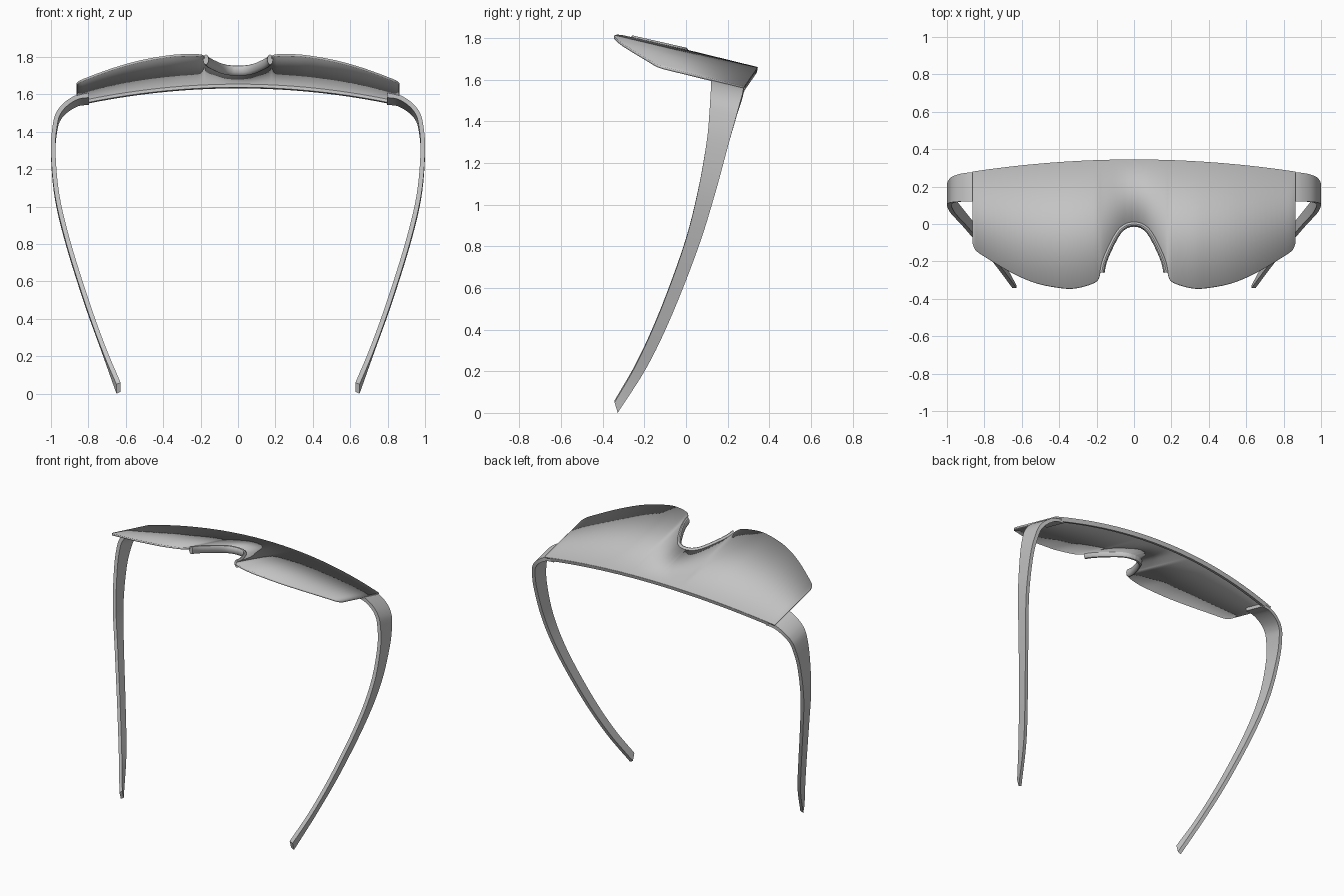
import bpy
import math
from mathutils import Vector

cube = bpy.data.objects.get("Cube")
if cube:
    bpy.data.objects.remove(cube, do_unlink=True)

grey = bpy.data.materials.new("plain grey")
grey.use_nodes = True
COLOUR = (0.55, 0.55, 0.55, 1)
grey.diffuse_color = COLOUR
grey.node_tree.nodes["Principled BSDF"].inputs["Base Color"].default_value = COLOUR

SLOPE = 0.245       # tilt of the shield along y
HALF = 0.863        # half width of the shield


def shield_z(x, y):
    return 1.745 - 0.147 * x * x - SLOPE * y


def back_y(x):
    return 0.345 - 0.065 * (x / HALF) ** 2


def spline(points, steps):
    """Smooth curve through points of any dimension."""
    pts = [Vector(p) for p in points]
    pts = [2 * pts[0] - pts[1]] + pts + [2 * pts[-1] - pts[-2]]
    out = []
    for a, b, c, d in zip(pts, pts[1:], pts[2:], pts[3:]):
        for i in range(steps):
            t = i / steps
            out.append(0.5 * (2 * b + (c - a) * t + (2 * a - 5 * b + 4 * c - d) * t ** 2
                              + (3 * b - a - 3 * c + d) * t ** 3))
    return out + [pts[-2]]


def make(name, verts, faces, angle=35):
    mesh = bpy.data.meshes.new(name)
    mesh.from_pydata(verts, [], faces)
    mesh.materials.append(grey)
    obj = bpy.data.objects.new(name, mesh)
    bpy.context.collection.objects.link(obj)
    bpy.ops.object.select_all(action="DESELECT")
    obj.select_set(True)
    bpy.context.view_layer.objects.active = obj
    bpy.ops.object.mode_set(mode="EDIT")
    bpy.ops.mesh.select_all(action="SELECT")
    bpy.ops.mesh.normals_make_consistent(inside=False)
    bpy.ops.object.mode_set(mode="OBJECT")
    bpy.ops.object.shade_smooth_by_angle(angle=math.radians(angle))
    return obj


def sweep(name, rings):
    """Skin a list of equal rings and cap both ends."""
    n = len(rings[0])
    verts = [v for ring in rings for v in ring]
    faces = [(r * n + k, r * n + (k + 1) % n, (r + 1) * n + (k + 1) % n, (r + 1) * n + k)
             for r in range(len(rings) - 1) for k in range(n)]
    faces += [tuple(range(n)), tuple(range(len(verts) - n, len(verts)))]
    return make(name, verts, faces)


# Shield lens: columns from the back edge to the shaped front edge
nose = [(0, 0.012), (0.043, 0.003), (0.086, -0.03), (0.128, -0.1),
        (0.171, -0.2), (0.187, -0.286)]
cheek = [(0.225, -0.318), (0.315, -0.342), (0.396, -0.34), (0.53, -0.313),
         (0.663, -0.255), (0.797, -0.175), (0.847, -0.14), (HALF, -0.105)]
edge = spline(nose + cheek, 5)
edge = [Vector((-p.x, p.y)) for p in reversed(edge[1:])] + edge
verts, faces = [], []
ROWS = 2
for p in edge:
    for y in (back_y(p.x), p.y):
        verts.append((p.x, y, shield_z(p.x, y)))
for i in range(len(edge) - 1):
    a = i * ROWS
    faces.append((a, a + 1, a + 3, a + 2))
lens = make("shield_lens", verts, faces)
if lens.data.polygons[0].normal.z < 0:
    lens.data.flip_normals()
solid = lens.modifiers.new("thickness", "SOLIDIFY")
solid.thickness = 0.012
solid.offset = -1

# Brow bar under the back edge
rings = []
for i in range(41):
    x = -0.82 + 1.64 * i / 40
    y = back_y(x)
    ring = []
    for dy, dz in ((0, -0.006), (-0.006, -0.03), (-0.03, -0.03), (-0.026, -0.006)):
        ring.append((x, y + dy, shield_z(x, y + dy) + dz))
    rings.append(ring)
sweep("brow_bar", rings)

# Nose pad: oval strip lining the notch
half = spline(nose, 6)[:-2]
path = [Vector((-p.x, p.y)) for p in reversed(half[1:])] + half
rings = []
for i, p in enumerate(path):
    t = (path[min(i + 1, len(path) - 1)] - path[max(i - 1, 0)]).normalized()
    side = Vector((t.y, -t.x))
    ring = []
    for k in range(12):
        a = math.tau * k / 12
        q = p + side * (0.011 + 0.015 * math.cos(a))
        ring.append((q.x, q.y, shield_z(q.x, q.y) - 0.018 + 0.027 * math.sin(a)))
    rings.append(ring)
sweep("nose_pad", rings)

# Temple arms: x, z and y of the outer front edge, band width, drop to the back edge
stations = [(0.8, 1.607, 0.12, 0.16, 0.039), (0.86, 1.598, 0.12, 0.157, 0.038),
            (0.92, 1.564, 0.12, 0.15, 0.037), (0.965, 1.515, 0.117, 0.14, 0.034),
            (0.988, 1.45, 0.113, 0.127, 0.031), (1, 1.307, 0.1, 0.102, 0.025),
            (0.98, 1.067, 0.058, 0.08, 0.02), (0.92, 0.81, -0.007, 0.066, 0.016),
            (0.82, 0.49, -0.123, 0.058, 0.014), (0.73, 0.24, -0.235, 0.05, 0.015),
            (0.65, 0.05, -0.343, 0.015, 0.05)]
band = spline(stations, 6)
THICK = 0.024
for name, sign in (("left_arm", 1), ("right_arm", -1)):
    rings = []
    for i, s in enumerate(band):
        x, z, y, width, drop = s
        d = band[min(i + 1, len(band) - 1)] - band[max(i - 1, 0)]
        inward = Vector((d[1], -d[0])).normalized() * THICK
        front, back = (x, y, z), (x, y + width, z - drop)
        ring = [(px + k * inward.x, py, pz + k * inward.y)
                for (px, py, pz), k in ((front, 0), (back, 0), (back, 1), (front, 1))]
        rings.append([(sign * px, py, pz) for px, py, pz in ring])
    sweep(name, rings)
